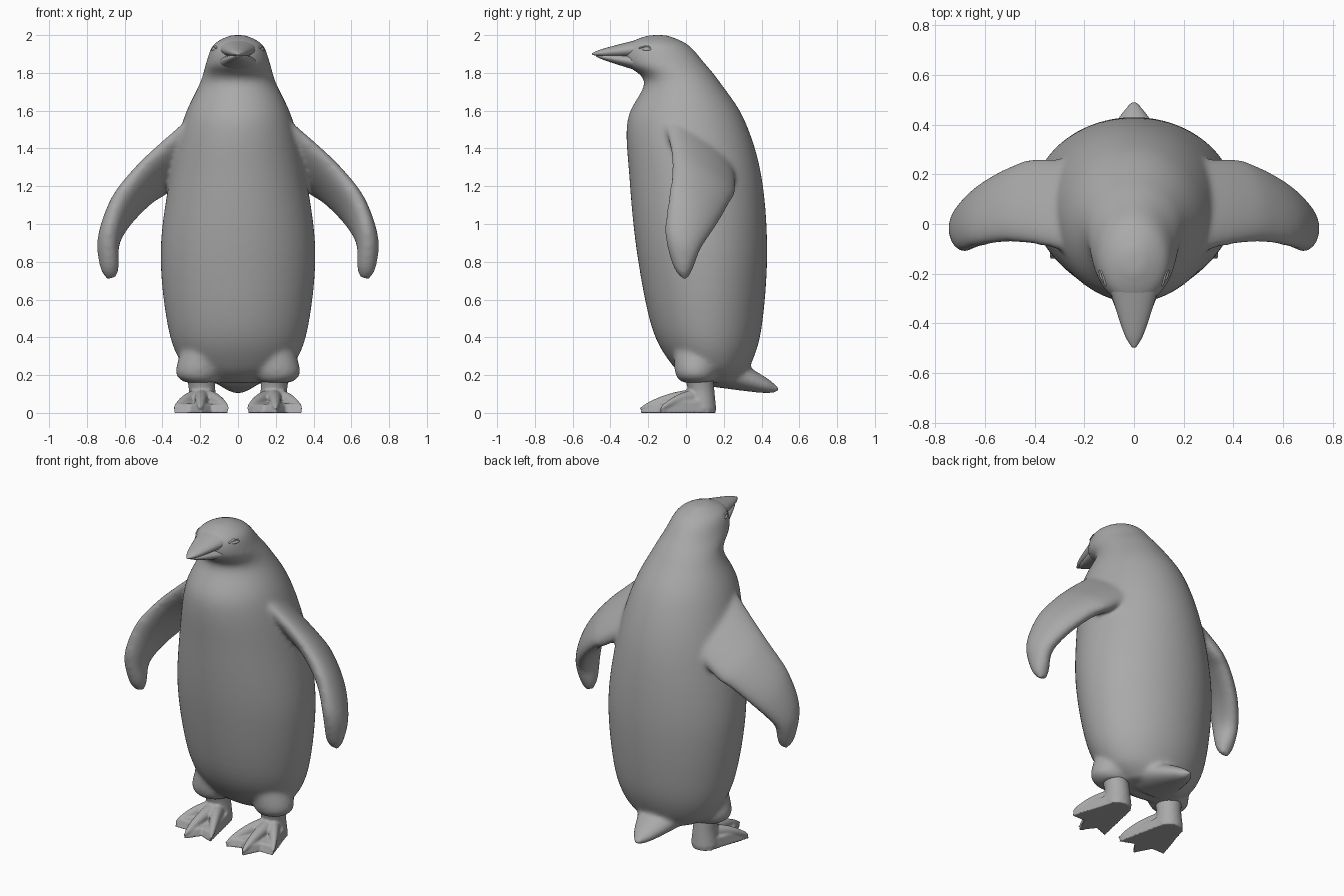
import bpy, bmesh, math
from mathutils import Vector, Matrix

if "Cube" in bpy.data.objects:
    bpy.data.objects.remove(bpy.data.objects["Cube"])

grey = bpy.data.materials.new("plain grey")
grey.use_nodes = True
grey.diffuse_color = (0.4, 0.4, 0.4, 1)
grey.node_tree.nodes["Principled BSDF"].inputs["Base Color"].default_value = grey.diffuse_color


def spline(rows, steps):
    """Smooth interpolation through rows of (centre, u axis, v axis)."""
    smooth_rows = []
    for i in range(len(rows) - 1):
        before, start = rows[max(i - 1, 0)], rows[i]
        end, after = rows[i + 1], rows[min(i + 2, len(rows) - 1)]
        for k in range(steps):
            t = k / steps
            smooth_rows.append([
                p.lerp(q, t) + ((p - o) * (1 - t) + (p - q) * (1 - t)
                                + ((q - r) + (q - p)) * t) * t * (1 - t) / 2
                for o, p, q, r in zip(before, start, end, after)])
    return smooth_rows + [rows[-1]]


def loft(bm, rows, side=1, steps=6, sides=48):
    """Skin elliptical rings into a closed tube; side -1 mirrors it."""
    rings = []
    for centre, u, v in spline(rows, steps):
        ring = []
        for k in range(sides):
            angle = math.tau * k / sides
            p = centre + u * math.cos(angle) + v * math.sin(angle)
            ring.append(bm.verts.new((p.x * side, p.y, p.z)))
        rings.append(ring)
    for ring, following in zip(rings, rings[1:]):
        for k in range(sides):
            bm.faces.new((ring[k - 1], ring[k], following[k], following[k - 1]))
    bm.faces.new(rings[0])
    bm.faces.new(rings[-1])


def upright(x, y, z, width, depth):
    return Vector((x, y, z)), Vector((width, 0, 0)), Vector((0, depth, 0))


def horn(bm, start, end, start_radii, end_radii, arch=0, side=1, count=8):
    """Tapered horizontal tube with a rounded tip and an optional upward arch."""
    start, end = Vector(start), Vector(end)
    rows = []
    for k in range(count + 1):
        t = 0.99 * k / count
        width, height = Vector(start_radii).lerp(Vector(end_radii), t) * math.sqrt(1 - t ** 8)
        centre = start.lerp(end, t) + Vector((0, 0, arch * math.sin(math.pi * t)))
        rows.append((centre, Vector((width, 0, 0)), Vector((0, 0, height))))
    loft(bm, rows, side, steps=3, sides=24)


def finish(name, bm, voxel=0, softness=0):
    """Turn the mesh into an object, fusing its overlapping shells if asked."""
    bmesh.ops.recalc_face_normals(bm, faces=bm.faces)
    mesh = bpy.data.meshes.new(name)
    bm.to_mesh(mesh)
    bm.free()
    mesh.materials.append(grey)
    for face in mesh.polygons:
        face.use_smooth = True
    part = bpy.data.objects.new(name, mesh)
    bpy.context.collection.objects.link(part)
    if voxel:
        blend = part.modifiers.new("blend", "REMESH")
        blend.mode = "VOXEL"
        blend.voxel_size = voxel
        blend.use_smooth_shade = True
        soften = part.modifiers.new("soften", "SMOOTH")
        soften.factor = 0.5
        soften.iterations = softness


# Torso, neck and head: height, half width, front, back
profile = [
    (0.16, 0.17, 0.04, 0.27), (0.25, 0.29, -0.07, 0.34), (0.45, 0.37, -0.18, 0.4),
    (0.85, 0.41, -0.26, 0.43), (1.25, 0.36, -0.3, 0.4), (1.55, 0.29, -0.31, 0.31),
    (1.75, 0.2, -0.22, 0.18), (1.85, 0.17, -0.32, 0.1), (1.95, 0.13, -0.31, 0.01),
    (2, 0.04, -0.2, -0.1)]
body = bmesh.new()
loft(body, [upright(0, (front + back) / 2, z, width, (back - front) / 2)
            for z, width, front, back in profile], sides=64)

# Tail
horn(body, (0, 0.12, 0.25), (0, 0.5, 0.12), (0.2, 0.11), (0.04, 0.03))

# Flippers, from leading and trailing edges
leading = [Vector(p) for p in (
    (0.17, -0.13, 1.62), (0.4, -0.08, 1.42), (0.53, -0.07, 1.29), (0.64, -0.09, 1.14),
    (0.69, -0.11, 0.95), (0.68, -0.07, 0.78), (0.67, -0.02, 0.71))]
trailing = [Vector(p) for p in (
    (0.14, 0.24, 1.36), (0.37, 0.26, 1.18), (0.48, 0.23, 1.11), (0.6, 0.16, 0.99),
    (0.68, 0.08, 0.87), (0.68, 0.04, 0.77), (0.67, 0.01, 0.71))]
middle = [a.lerp(b, 0.5) for a, b in zip(leading, trailing)]
last = len(middle) - 1
flipper = []
for i, centre in enumerate(middle):
    chord = trailing[i] - centre
    run = middle[min(i + 1, last)] - middle[max(i - 1, 0)]
    thickness = 0.065 * math.sqrt(1 - (0.95 * i / last) ** 4)
    flipper.append((centre, chord, chord.cross(run).normalized() * thickness))

# Thighs
thigh = [upright(0.17, 0.06, 0.42, 0.1, 0.12), upright(0.21, 0.05, 0.22, 0.12, 0.11),
         upright(0.2, 0.06, 0.16, 0.08, 0.08)]
for side in (1, -1):
    loft(body, flipper, side)
    loft(body, thigh, side)
finish("body", body, voxel=0.012, softness=16)

# Beak halves with a mouth line between them
upper = bmesh.new()
horn(upper, (0, -0.22, 1.93), (0, -0.5, 1.9), (0.11, 0.055), (0.025, 0.014))
finish("upper_beak", upper)
lower = bmesh.new()
horn(lower, (0, -0.22, 1.85), (0, -0.48, 1.89), (0.12, 0.05), (0.02, 0.01))
finish("lower_beak", lower)

ankle = Vector((0.19, 0.08))
toes = [Vector(p) for p in ((0.34, -0.14), (0.2, -0.25), (0.05, -0.2))]
shank = [upright(0.2, 0.06, 0.22, 0.08, 0.08), upright(0.19, 0.08, 0.12, 0.07, 0.07),
         upright(0.19, 0.08, 0.02, 0.08, 0.08)]

for name, side in (("left", 1), ("right", -1)):
    # Webbed foot: round heel, toe tips and notches between the toes
    foot = bmesh.new()
    heel = [ankle + Vector((math.cos(a), math.sin(a))) * 0.08
            for a in (math.pi * k / 6 for k in range(6, -1, -1))]
    notches = [a.lerp(b, 0.5).lerp(ankle, 0.2) for a, b in zip(toes, toes[1:])]
    outline = heel + [toes[0], notches[0], toes[1], notches[1], toes[2]]
    sole, top = [], []
    for p in outline:
        q = p.lerp(ankle, 0.08)
        sole.append(foot.verts.new((p.x * side, p.y, 0)))
        top.append(foot.verts.new((q.x * side, q.y, 0.06 + q.y / 10)))
    for i in range(len(sole)):
        foot.faces.new((sole[i - 1], sole[i], top[i], top[i - 1]))
    foot.faces.new(sole)
    foot.faces.new(top)
    loft(foot, shank, side)
    for tip in toes:
        horn(foot, (*ankle, 0.08), (*tip, 0.02), (0.05, 0.05), (0.016, 0.016), 0.02, side)
    finish(name + "_foot", foot, voxel=0.007, softness=5)

    # Narrow eye under a curved lid
    eye = bmesh.new()
    place = Matrix.Translation((0.126 * side, -0.21, 1.924))
    turn = Matrix.Rotation(-0.4 * side, 4, "Z")
    bmesh.ops.create_uvsphere(eye, u_segments=20, v_segments=12, radius=0.03,
                              matrix=place @ turn @ Matrix.Diagonal((0.4, 1, 0.3, 1)))
    finish(name + "_eye", eye)
    lid = bmesh.new()
    horn(lid, (0.11, -0.25, 1.93), (0.13, -0.17, 1.93), (0.009, 0.005), (0.009, 0.005), 0.01, side)
    finish(name + "_eyelid", lid)
